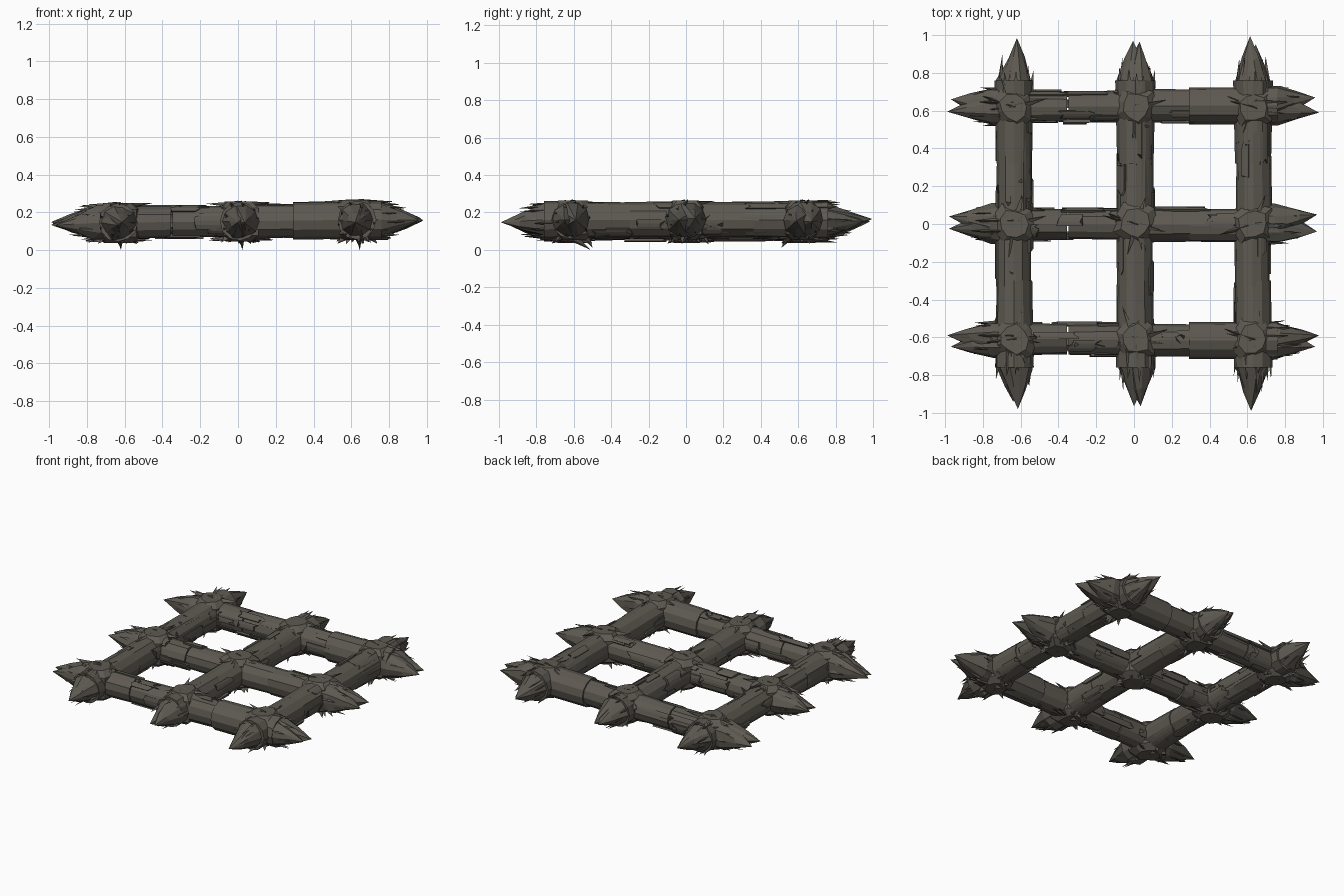
import bpy, bmesh, math, random
from mathutils import Vector

if "Cube" in bpy.data.objects:
    bpy.data.objects.remove(bpy.data.objects["Cube"])

random.seed(7)
wood = bpy.data.materials.new("weathered dark wood")
wood.diffuse_color = (0.112, 0.102, 0.084, 1)
wood.use_nodes = True
wood.node_tree.nodes["Principled BSDF"].inputs["Base Color"].default_value = wood.diffuse_color


def tilt(x):
    """Height of the log centre line: the lattice rises slightly to the right."""
    return 0.153 + 0.012 * x


def to_world(axis, t, side, up):
    """Log space (along, sideways, up) to world space."""
    return Vector((t, side, up)) if axis == 'x' else Vector((side, t, up))


def finish(name, bm):
    bmesh.ops.recalc_face_normals(bm, faces=bm.faces)
    me = bpy.data.meshes.new(name)
    bm.to_mesh(me)
    bm.free()
    me.materials.append(wood)
    ob = bpy.data.objects.new(name, me)
    bpy.context.collection.objects.link(ob)
    return ob


def loft(bm, rings, tip=None):
    """Skin closed rings of points, capped or drawn to a tip."""
    vs = [[bm.verts.new(p) for p in r] for r in rings]
    n = len(vs[0])
    for a, b in zip(vs, vs[1:]):
        for i in range(n):
            j = (i + 1) % n
            bm.faces.new((a[i], a[j], b[j], b[i]))
    bm.faces.new(vs[0])
    if tip is None:
        bm.faces.new(vs[-1])
    else:
        v = bm.verts.new(tip)
        for i in range(n):
            bm.faces.new((vs[-1][i], vs[-1][(i + 1) % n], v))


def ring(axis, t, c, z, r, wobble, jag=0.0):
    n = len(wobble)
    return [to_world(axis, t + random.uniform(-jag, jag),
                     c + r * w * math.cos(2 * math.pi * i / n),
                     z + r * w * math.sin(2 * math.pi * i / n))
            for i, w in enumerate(wobble)]


def wobbles(n, amount):
    return [random.uniform(1 - amount, 1 + amount) for _ in range(n)]


def height(axis, t, c):
    return tilt(t if axis == 'x' else c)


def log(axis, sections, c0):
    """Log made of overlapping faceted lengths: (start, end, side, r0, r1)."""
    bm = bmesh.new()
    for t0, t1, c, r0, r1 in sections:
        w = wobbles(12, 0.035)
        loft(bm, [ring(axis, t0 + (t1 - t0) * k / 3, c,
                       height(axis, t0 + (t1 - t0) * k / 3, c0),
                       r0 + (r1 - r0) * k / 3, w) for k in range(4)])
    return bm


def bark(bm, axis, t0, t1, c, z, r, a0, a1):
    """Thin curved plate lying on a log, with ragged ends."""
    n = 3
    e0 = [random.uniform(-.02, .02) for _ in range(n + 1)]
    e1 = [random.uniform(-.03, .03) for _ in range(n + 1)]
    outer, inner = [], []
    for rr, out in ((r, outer), (r - 0.02, inner)):
        for t, e in ((t0, e0), (t1, e1)):
            out.append([to_world(axis, t + e[i],
                                 c + rr * math.cos(a0 + (a1 - a0) * i / n),
                                 z + rr * math.sin(a0 + (a1 - a0) * i / n))
                        for i in range(n + 1)])
    loft(bm, [outer[0] + inner[0][::-1], outer[1] + inner[1][::-1]])


def splinter(bm, a, b, r):
    """Narrow three-sided sliver from a to b."""
    a, b = Vector(a), Vector(b)
    d = (b - a).normalized()
    u = d.orthogonal().normalized()
    v = d.cross(u)
    base = [a + r * (u * math.cos(k) + v * math.sin(k)) for k in (0.3, 2.4, 4.5)]
    loft(bm, [base], b)


def spike(bm, axis, s, c, tips):
    """Hewn point: one broad faceted cone for each tip."""
    z = height(axis, 0.7 * s, c)
    for reach, side in tips:
        off = (side - c) * 0.35
        w = wobbles(10, 0.07)
        tz = height(axis, s, c) + random.uniform(-0.015, 0.01)
        mid = 0.5 * (0.76 + reach)
        rings = [ring(axis, 0.60 * s, c + off, z, 0.088, w),
                 ring(axis, 0.75 * s, c + off, z, 0.092, w, 0.025),
                 ring(axis, mid * s, (c + off + side) / 2, (z + tz) / 2, 0.047, w, 0.02)]
        loft(bm, rings, to_world(axis, reach * s, side, tz))
    # split slivers around the point
    for k in range(9):
        a = 2 * math.pi * k / 9 + random.uniform(-.2, .2)
        rr, t1 = 0.082, random.uniform(0.80, 0.90)
        r1 = 0.10 * (0.99 - t1) / 0.22 + 0.022
        splinter(bm, to_world(axis, 0.64 * s, c + rr * math.cos(a), z + rr * math.sin(a)),
                 to_world(axis, t1 * s, c + r1 * math.cos(a), z + r1 * math.sin(a)),
                 random.uniform(.02, .035))


def spots(bm, axis, c, r):
    """Bark scattered along the log."""
    for k in range(22):
        t = random.uniform(-0.68, 0.5)
        a = random.uniform(0, 2 * math.pi)
        bark(bm, axis, t, t + random.uniform(.1, .25), c, height(axis, t + .1, c),
             r + random.uniform(0.0, 0.01), a, a + random.uniform(.35, .8))


# Cross logs running left to right: (name, centre, left tips, right tips)
ROWS = [("back", 0.62, [(.97, .66), (.99, .595)], [(.96, .67), (.98, .59)]),
        ("middle", 0.0, [(.98, .04), (.98, -.025)], [(.97, .05), (.97, -.04)]),
        ("front", -0.61, [(.99, -.59), (.97, -.65)], [(.98, -.59), (.96, -.65)])]
for name, c, left, right in ROWS:
    g = 0.012 if name != "middle" else 0.003
    sg = 1 if c > 0 else -1
    bm = log('x', [(-.76, -.355, c, .088, .080),
                   (-.348, .0, c + sg * .002, .078, .084),
                   (-.02, .30, c + sg * .006, .092, .087),
                   (.29, .76, c + sg * .008, .085 + g, .088 + g)], c)
    spots(bm, 'x', c, 0.084)
    spike(bm, 'x', -1, c, left)
    spike(bm, 'x', 1, c + sg * .005, right)
    finish(name + "_cross_log", bm)

# Logs running front to back: (name, centre, front tips, back tips)
COLS = [("left", -0.635, [(.98, -.615), (.94, -.64)], [(.985, -.62), (.93, -.635)]),
        ("centre", 0.008, [(.965, .0), (.965, .035)], [(.97, -.005), (.965, .03)]),
        ("right", 0.63, [(.99, .62), (.94, .64)], [(.995, .615), (.95, .645)])]
for name, c, front, back in COLS:
    bm = log('y', [(-.76, -.30, c, .102, .094), (-.33, .02, c - .003, .093, .095),
                   (-.02, .36, c + .003, .096, .093), (.32, .76, c, .094, .104)], c)
    spots(bm, 'y', c, 0.094)
    spike(bm, 'y', -1, c, front)
    spike(bm, 'y', 1, c, back)
    finish(name + "_long_log", bm)

# Torn wood where the logs cross
for cn, cx, *_ in COLS:
    for rn, cy, *_ in ROWS:
        bm = bmesh.new()
        z = tilt(cx)
        # low knot on top and below
        w = wobbles(9, 0.15)
        loft(bm, [[Vector((cx + r * k * math.cos(i * math.tau / 9),
                           cy + r * k * math.sin(i * math.tau / 9), z + h))
                   for i, k in enumerate(w)]
                  for r, h in ((.07, -.108), (.115, -.075), (.115, .07), (.075, .104))])
        # slivers lying over the crossing
        for k in range(14):
            a = random.choice((0, 1, 2, 3)) * math.pi / 2 + random.uniform(-.45, .45)
            d = Vector((math.cos(a), math.sin(a), 0))
            up = random.choice((-1, 1))
            p = Vector((cx, cy, z + up * 0.085)) + d * random.uniform(-.03, .03)
            q = Vector((cx, cy, z + up * random.uniform(.085, .105))) + d * random.uniform(.12, .19)
            splinter(bm, p, q, .024)
        # slivers hanging below
        for k in range(5):
            a = random.uniform(0, math.tau)
            p = Vector((cx + .05 * math.cos(a), cy + .05 * math.sin(a), z - .07))
            q = Vector((cx + .11 * math.cos(a), cy + .11 * math.sin(a), random.uniform(.03, .05)))
            splinter(bm, p, q, .035)
        sy = -1 if cy < 0 else 1
        splinter(bm, (cx, cy + sy * -.06 if cy else .08, z - .06),
                 (cx + .015, cy - sy * .11 if cy else .12, .03 if cy == 0 else 0.012), .03)
        if cy < 0:
            splinter(bm, (cx + .01, cy - .02, z - .06), (cx + .015, cy + .1, 0.0), .03)
        finish(cn + "_" + rn + "_crossing", bm)
